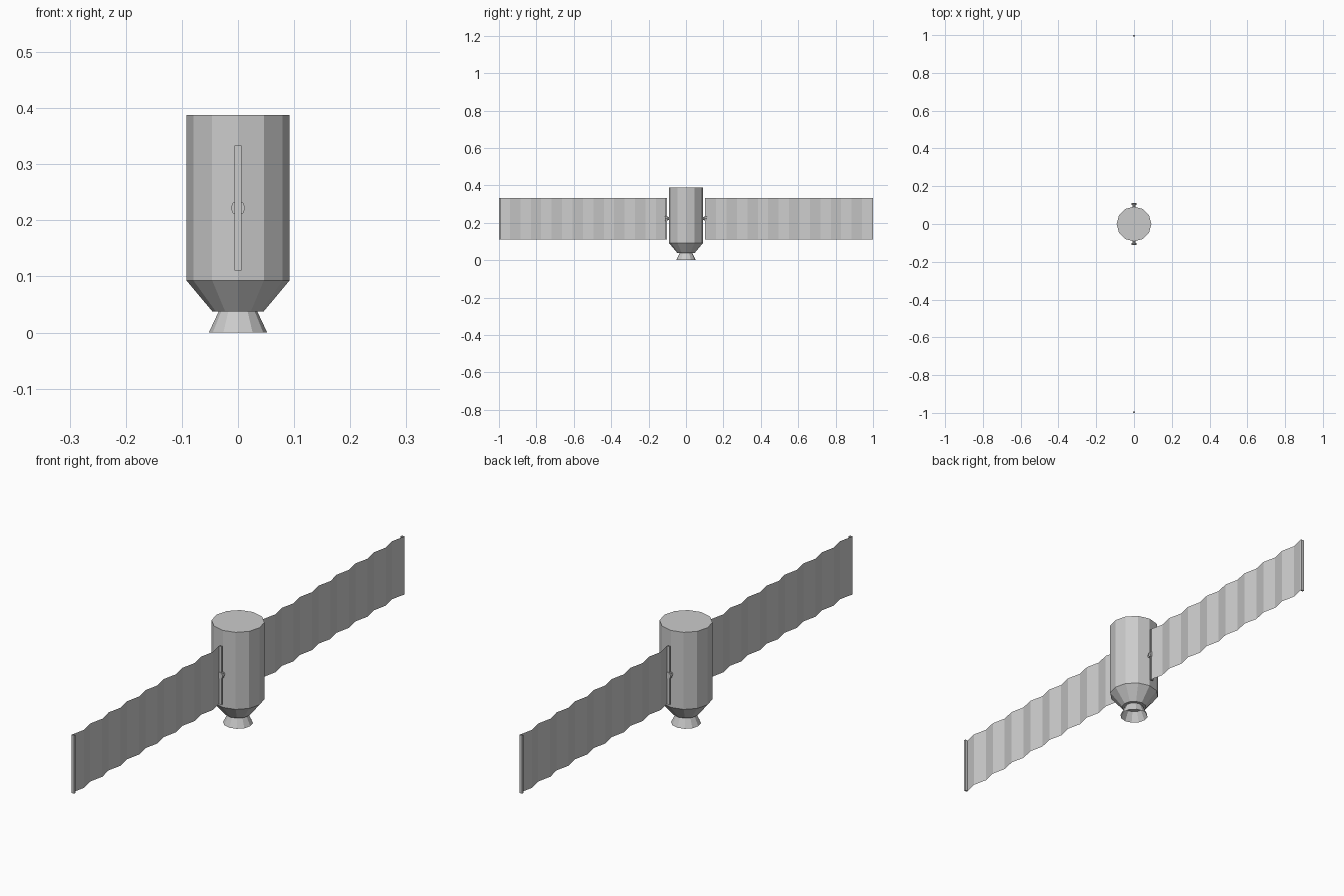
import bpy, math
from mathutils import Matrix

if "Cube" in bpy.data.objects:
    bpy.data.objects.remove(bpy.data.objects["Cube"])


def make(name, verts, faces):
    me = bpy.data.meshes.new(name)
    me.from_pydata(verts, [], faces)
    me.update()
    ob = bpy.data.objects.new(name, me)
    bpy.context.collection.objects.link(ob)
    return ob


def lathe(name, profile, n, caps=True):
    # profile of (radius, z), bottom to top
    verts = [(r * math.cos(2 * math.pi * i / n), r * math.sin(2 * math.pi * i / n), z)
             for r, z in profile for i in range(n)]
    faces = [(k * n + i, k * n + (i + 1) % n, (k + 1) * n + (i + 1) % n, (k + 1) * n + i)
             for k in range(len(profile) - 1) for i in range(n)]
    if caps:
        faces.append(tuple(reversed(range(n))))
        faces.append(tuple(range((len(profile) - 1) * n, len(profile) * n)))
    return make(name, verts, faces)


def box(name, x0, x1, y0, y1, z0, z1):
    v = [(x, y, z) for x in (x0, x1) for y in (y0, y1) for z in (z0, z1)]
    f = [(0, 1, 3, 2), (4, 6, 7, 5), (0, 4, 5, 1), (2, 3, 7, 6), (0, 2, 6, 4), (1, 5, 7, 3)]
    return make(name, v, f)


# Hull with tapered base, and open engine bell
lathe("hull", [(0.046, 0.038), (0.092, 0.093), (0.092, 0.388)], 12)
lathe("engine_bell", [(0.052, 0.0), (0.034, 0.0385)], 12, caps=False)

# Solar wings: the second is the first turned half way round
Z0, Z1, ZC, A = 0.111, 0.333, 0.222, 0.006
Y_IN, Y_OUT, STRIPS = 0.105, 0.997, 16
for side, angle in (("front", 0), ("back", math.pi)):
    parts = []
    # Pleated panel
    verts = []
    for i in range(STRIPS + 1):
        y = -Y_OUT + (Y_OUT - Y_IN) * i / STRIPS
        x = -A if i % 2 == 0 else A
        verts += [(x, y, Z0), (x, y, Z1)]
    faces = [(2 * i, 2 * i + 2, 2 * i + 3, 2 * i + 1) for i in range(STRIPS)]
    parts.append(make(side + "_solar_panel", verts, faces))
    # End rails
    parts.append(box(side + "_outer_rail", -A, A, -1.0, -0.993, Z0, Z1))
    parts.append(box(side + "_inner_rail", -A, A, -0.109, -0.102, Z0, Z1))
    # Hinge joint with collar
    joint = lathe(side + "_hinge", [(0.008, 0.08), (0.008, 0.1), (0.013, 0.1), (0.013, 0.111)], 8)
    joint.data.transform(Matrix.Translation((0, 0, ZC)) @ Matrix.Rotation(math.pi / 2, 4, 'X'))
    parts.append(joint)
    for p in parts:
        p.data.transform(Matrix.Rotation(angle, 4, 'Z'))
